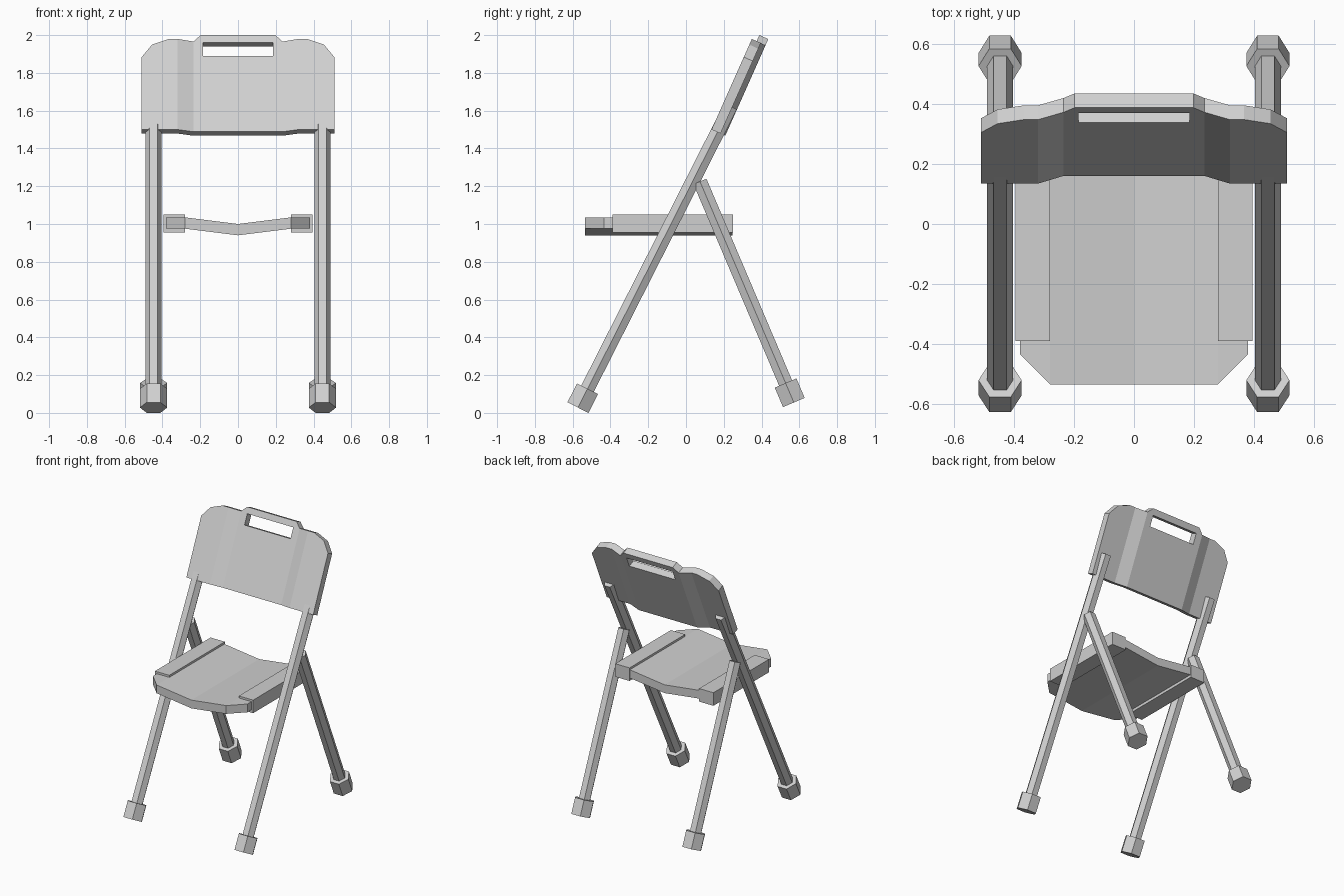
import bpy, bmesh, math
from mathutils import Vector

cube = bpy.data.objects.get("Cube")
if cube:
    bpy.data.objects.remove(cube, do_unlink=True)

grey = bpy.data.materials.new("light_grey")
grey.use_nodes = True
COLOUR = (0.63, 0.63, 0.63, 1)
grey.diffuse_color = COLOUR
grey.node_tree.nodes["Principled BSDF"].inputs["Base Color"].default_value = COLOUR


def finish(name, bm):
    bmesh.ops.recalc_face_normals(bm, faces=bm.faces)
    mesh = bpy.data.meshes.new(name)
    bm.to_mesh(mesh)
    bm.free()
    mesh.materials.append(grey)
    obj = bpy.data.objects.new(name, mesh)
    bpy.context.collection.objects.link(obj)
    return obj


def hex_bar(name, start, end, radius):
    """Six-sided bar between two points, with corners pointing along x."""
    start, end = Vector(start), Vector(end)
    across = Vector((1, 0, 0))
    other = (end - start).normalized().cross(across)
    bm = bmesh.new()
    rings = []
    for centre in (start, end):
        ring = []
        for i in range(6):
            a = i * math.pi / 3
            ring.append(bm.verts.new(centre + radius * (across * math.cos(a) + other * math.sin(a))))
        rings.append(ring)
        bm.faces.new(ring)
    for i in range(6):
        j = (i + 1) % 6
        bm.faces.new((rings[0][i], rings[0][j], rings[1][j], rings[1][i]))
    return finish(name, bm)


def slab(name, columns, place, depth, hole=None):
    """Folded sheet from columns (x, rows, offset), thickened along depth."""
    mirrored = [(-x, rows, off) for x, rows, off in reversed(columns) if x > 0]
    columns = mirrored + columns
    bm = bmesh.new()
    grid = [[bm.verts.new(place(x, r, off)) for r in rows] for x, rows, off in columns]
    for i in range(len(grid) - 1):
        for j in range(len(grid[i]) - 1):
            if hole and abs(columns[i][0] + columns[i + 1][0]) < 1e-6 and j == hole:
                continue
            bm.faces.new((grid[i][j], grid[i + 1][j], grid[i + 1][j + 1], grid[i][j + 1]))
    result = bmesh.ops.extrude_face_region(bm, geom=bm.faces[:], use_keep_orig=True)
    moved = [g for g in result["geom"] if isinstance(g, bmesh.types.BMVert)]
    bmesh.ops.translate(bm, verts=moved, vec=depth)
    return finish(name, bm)


# Legs and rubber feet
LEGS = {
    "front": ((-0.572, 0.028), (0.236, 1.623)),
    "back": ((0.571, 0.055), (0.074, 1.225)),
}
for side, x in (("left", 0.447), ("right", -0.447)):
    for place_name, (low, high) in LEGS.items():
        bottom, top = Vector((x, *low)), Vector((x, *high))
        along = (top - bottom).normalized()
        hex_bar(f"{place_name}_leg_{side}", bottom + along * 0.02, top, 0.043)
        hex_bar(f"{place_name}_foot_{side}", bottom, bottom + along * 0.112, 0.072)

# Backrest: leaning folded panel with a handle slot
lean = math.radians(24)
S, C = math.sin(lean), math.cos(lean)
SLOT_LOW, SLOT_HIGH = 0.439, 0.516
outline = [(0.185, 0.56, 0.028), (0.198, 0.56, 0.028), (0.235, 0.522, 0.028),
           (0.32, 0.525, 0), (0.367, 0.525, 0), (0.455, 0.492, 0), (0.51, 0.42, 0)]
columns = [(x, (0, min(SLOT_LOW, top * 0.8), min(SLOT_HIGH, top * 0.93), top), off)
           for x, top, off in outline]
slab("backrest", columns,
     lambda x, u, w: (x, 0.135 + u * S + w * C, 1.5 + u * C - w * S),
     Vector((0, C, -S)) * 0.052, hole=1)

# Seat: shallow V with clipped front corners
BACK = 0.245
slab("seat", [(0, (-0.535, BACK), 1.0), (0.28, (-0.535, BACK), 1.035), (0.38, (-0.435, BACK), 1.035)],
     lambda x, y, z: (x, y, z), Vector((0, 0, -0.06)))

# Side rails over the seat edges
for side, sign in (("left", 1), ("right", -1)):
    bm = bmesh.new()
    bmesh.ops.create_cube(bm, size=1)
    bmesh.ops.scale(bm, verts=bm.verts, vec=(0.115, 0.639, 0.095))
    bmesh.ops.translate(bm, verts=bm.verts, vec=(sign * 0.3375, -0.0705, 1.0025))
    finish(f"seat_rail_{side}", bm)
